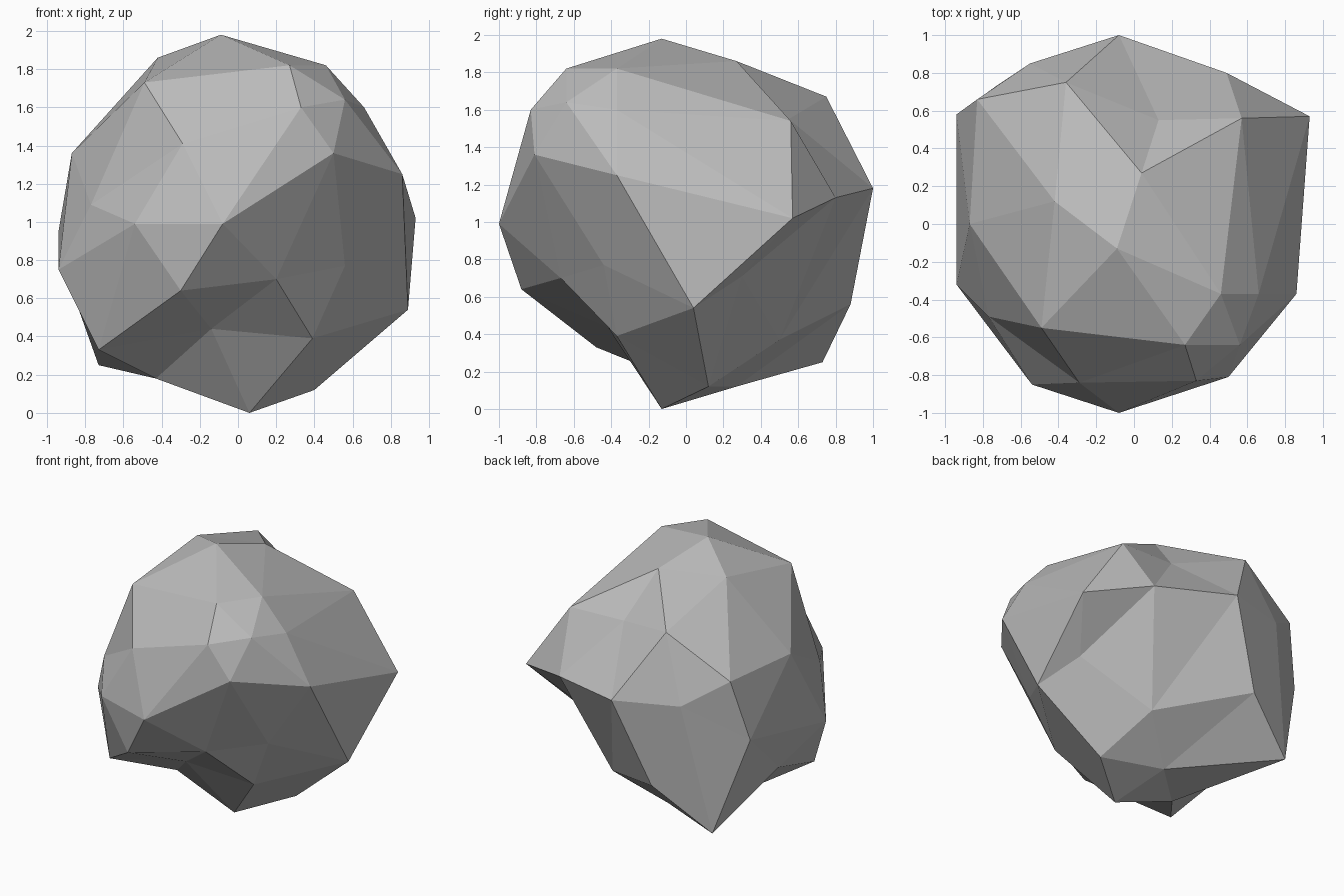
import bpy
import bmesh
from math import cos, sin, radians
from mathutils import Vector

cube = bpy.data.objects.get("Cube")
if cube:
    bpy.data.objects.remove(cube, do_unlink=True)


def make_material(name, colour):
    mat = bpy.data.materials.new(name)
    mat.use_nodes = True
    mat.diffuse_color = colour
    for node in mat.node_tree.nodes:
        if node.type == 'BSDF_PRINCIPLED':
            node.inputs["Base Color"].default_value = colour
            node.inputs["Roughness"].default_value = 0.9
    return mat


def shape_ring(verts, height, start_angle, corners):
    """Move one level ring of sphere corners, anticlockwise, to chipped positions."""
    radius = (1 - height * height) ** 0.5
    moves = []
    for i, corner in enumerate(corners):
        angle = radians(start_angle + 360 * i / len(corners))
        ideal = Vector((radius * cos(angle), radius * sin(angle), height))
        vert = min(verts, key=lambda v: (v.co - ideal).length)
        moves.append((vert, Vector(corner)))
    return moves


# Boulder: a faceted sphere whose rings of corners are knocked out of round
bm = bmesh.new()
bmesh.ops.create_icosphere(bm, subdivisions=2, radius=1)
verts = list(bm.verts)

crown = [(-.09, -.13, 1.98)]
shoulder = [(.46, -.37, 1.82), (.04, .27, 1.86), (-.42, .12, 1.86),
            (-.49, -.55, 1.73), (.27, -.64, 1.82)]
brow_edges = [(.57, .56, 1.54), (-.36, .75, 1.67), (-.87, 0, 1.36),
              (-.29, -.84, 1.41), (.56, -.64, 1.64)]
brow_peaks = [(.66, -.37, 1.6), (.13, .55, 1.55), (-.83, .66, 1.39),
              (-.77, -.49, 1.09), (.33, -.83, 1.6)]
waist = [(.93, .57, 1.02), (.49, .8, 1.13), (-.08, 1, 1.18),
         (-.55, .85, 1.2), (-.94, .58, .95), (-.94, -.32, .75),
         (-.54, -.85, .99), (-.08, -1, .99), (.5, -.81, 1.36),
         (.86, -.37, 1.25)]
belly_peaks = [(.73, .3, .71), (-.33, .88, .56), (-.83, .09, .53),
               (-.3, -.88, .64), (.56, -.44, .77)]
belly_edges = [(.89, .04, .54), (.26, .5, .37), (-.73, .73, .25),
               (-.73, -.48, .33), (.2, -.67, .7)]
underside = [(.4, .12, .12), (-.04, .27, .12), (-.43, -.11, .18),
             (-.14, -.42, .44), (.39, -.37, .39)]
foot = [(.06, -.13, 0)]

moves = []
for height, start, ring in (
        (1, 0, crown), (.85, 0, shoulder), (.526, 36, brow_edges),
        (.447, 0, brow_peaks), (0, 18, waist), (-.447, 36, belly_peaks),
        (-.526, 0, belly_edges), (-.85, 36, underside), (-1, 0, foot)):
    moves += shape_ring(verts, height, start, ring)
for vert, target in moves:
    vert.co = target

bmesh.ops.recalc_face_normals(bm, faces=bm.faces)
for face in bm.faces:
    face.smooth = False

mesh = bpy.data.meshes.new("boulder")
bm.to_mesh(mesh)
bm.free()
mesh.materials.append(make_material("stone grey", (.5, .5, .5, 1)))
boulder = bpy.data.objects.new("boulder", mesh)
bpy.context.scene.collection.objects.link(boulder)
